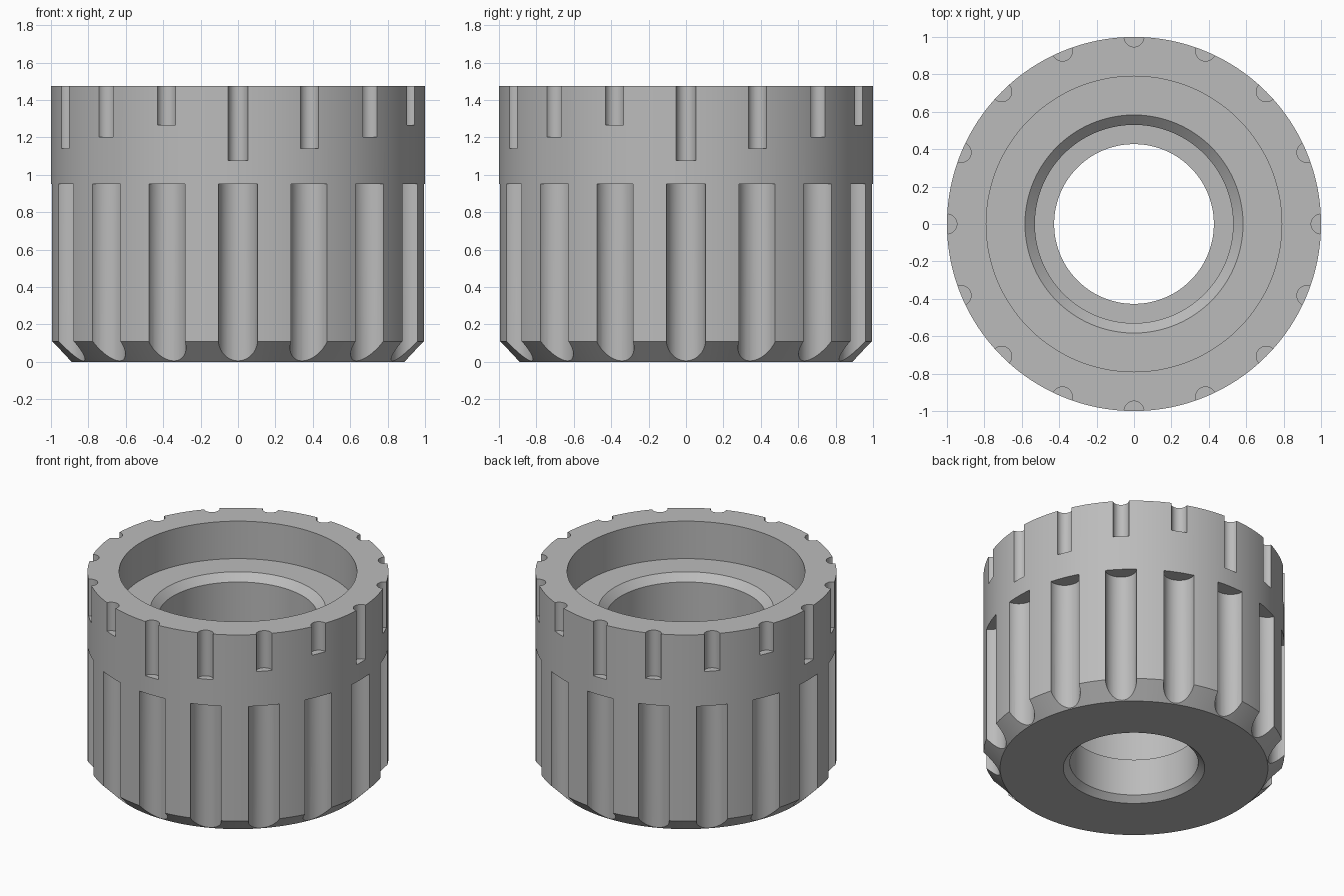
import bpy
import bmesh
from math import cos, sin, pi, radians
from mathutils import Matrix, Vector

cube = bpy.data.objects.get("Cube")
if cube:
    bpy.data.objects.remove(cube, do_unlink=True)

HEIGHT = 1.475
FLUTE_TOP = 0.95
COUNT = 16

grey = bpy.data.materials.new("plain grey")
grey.use_nodes = True
colour = (0.5, 0.5, 0.5, 1)
grey.diffuse_color = colour
grey.node_tree.nodes["Principled BSDF"].inputs["Base Color"].default_value = colour


def add_object(name, bm):
    mesh = bpy.data.meshes.new(name)
    bmesh.ops.recalc_face_normals(bm, faces=bm.faces)
    bm.to_mesh(mesh)
    bm.free()
    mesh.materials.append(grey)
    obj = bpy.data.objects.new(name, mesh)
    bpy.context.collection.objects.link(obj)
    return obj


def lathe(name, profile, segments):
    """Revolve a closed (radius, z) profile about the z axis."""
    bm = bmesh.new()
    rings = []
    for i in range(segments):
        a = 2 * pi * i / segments
        rings.append([bm.verts.new((r * cos(a), r * sin(a), z)) for r, z in profile])
    for i, ring in enumerate(rings):
        following = rings[(i + 1) % segments]
        for j in range(len(profile)):
            k = (j + 1) % len(profile)
            bm.faces.new((ring[j], following[j], following[k], ring[k]))
    return add_object(name, bm)


def add_cutter(bm, angle, radius, bottom, top):
    """Upright cylinder centred on the outer wall."""
    centre = Vector((cos(angle), sin(angle), (bottom + top) / 2))
    bmesh.ops.create_cone(bm, cap_ends=True, segments=40, radius1=radius,
                          radius2=radius, depth=top - bottom,
                          matrix=Matrix.Translation(centre) @ Matrix.Rotation(angle, 4, "Z"))


# Body: chamfered foot, wide top recess, stepped bore
body = lathe("knob_body", [
    (0.89, 0), (1, 0.11), (1, HEIGHT), (0.79, HEIGHT),
    (0.79, 1.2), (0.583, 1.2), (0.53, 1.15), (0.53, 0.31),
    (0.427, 0.31), (0.427, 0.04), (0.47, 0),
], 192)

# Grip flutes below, stepped notches above (four depths per quarter turn)
cutters = bmesh.new()
for i in range(COUNT):
    angle = -pi / 2 + 2 * pi * i / COUNT
    add_cutter(cutters, angle, 0.105, -0.1, FLUTE_TOP)
    add_cutter(cutters, angle, 0.053, 1.077 + 0.063 * (i % 4), HEIGHT + 0.1)
cutter = add_object("groove_cutter", cutters)
cutter.hide_render = True

boolean = body.modifiers.new("grooves", "BOOLEAN")
boolean.operation = "DIFFERENCE"
boolean.solver = "EXACT"
boolean.object = cutter

for obj in bpy.context.selected_objects:
    obj.select_set(False)
bpy.context.view_layer.objects.active = body
body.select_set(True)
bpy.ops.object.modifier_apply(modifier=boolean.name)
bpy.data.objects.remove(cutter, do_unlink=True)
bpy.ops.object.shade_smooth_by_angle(angle=radians(30))
